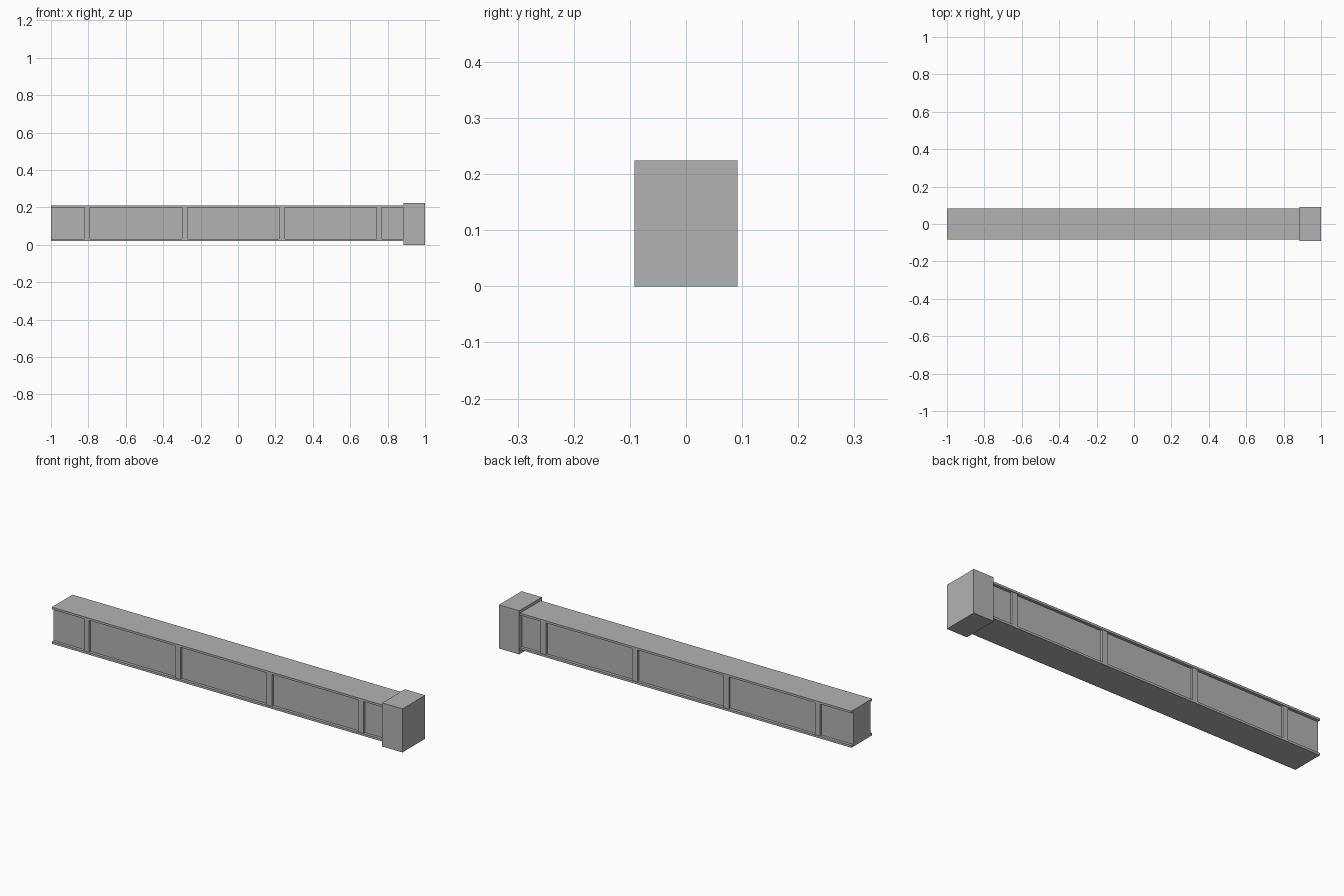
import bpy

if "Cube" in bpy.data.objects:
    bpy.data.objects.remove(bpy.data.objects["Cube"])

steel = bpy.data.materials.new("grey")
steel.diffuse_color = (0.45, 0.45, 0.45, 1)
steel.use_nodes = True
steel.node_tree.nodes["Principled BSDF"].inputs["Base Color"].default_value = steel.diffuse_color


def box(name, x0, x1, y0, y1, z0, z1):
    """Axis-aligned box between two corners."""
    bpy.ops.mesh.primitive_cube_add(
        size=1, location=((x0 + x1) / 2, (y0 + y1) / 2, (z0 + z1) / 2))
    ob = bpy.context.object
    ob.name = name
    ob.scale = (x1 - x0, y1 - y0, z1 - z0)
    bpy.ops.object.transform_apply(location=False, rotation=False, scale=True)
    ob.data.materials.append(steel)
    return ob


BEAM_END = 0.885
FLANGE_Y, WEB_Y, RIB_Y = 0.084, 0.069, 0.081
BOTTOM, TOP, THICK = 0.021, 0.209, 0.011

# Beam core and its two flanges
box("beam_core", -1, BEAM_END, -WEB_Y, WEB_Y, BOTTOM + THICK, TOP - THICK)
box("bottom_flange", -1, BEAM_END, -FLANGE_Y, FLANGE_Y, BOTTOM, BOTTOM + THICK)
box("top_flange", -1, BEAM_END, -FLANGE_Y, FLANGE_Y, TOP - THICK, TOP)

# Evenly spaced stiffener ribs on both sides
for i in range(4):
    x = -0.805 + 0.52 * i
    for side, label in ((-1, "front"), (1, "back")):
        y0, y1 = sorted((side * WEB_Y, side * RIB_Y))
        box(f"{label}_rib_{i + 1}", x - 0.015, x + 0.015, y0, y1,
            BOTTOM + THICK, TOP - THICK)

# Larger block capping the right end
box("end_block", BEAM_END, 1, -0.092, 0.092, 0, 0.224)
